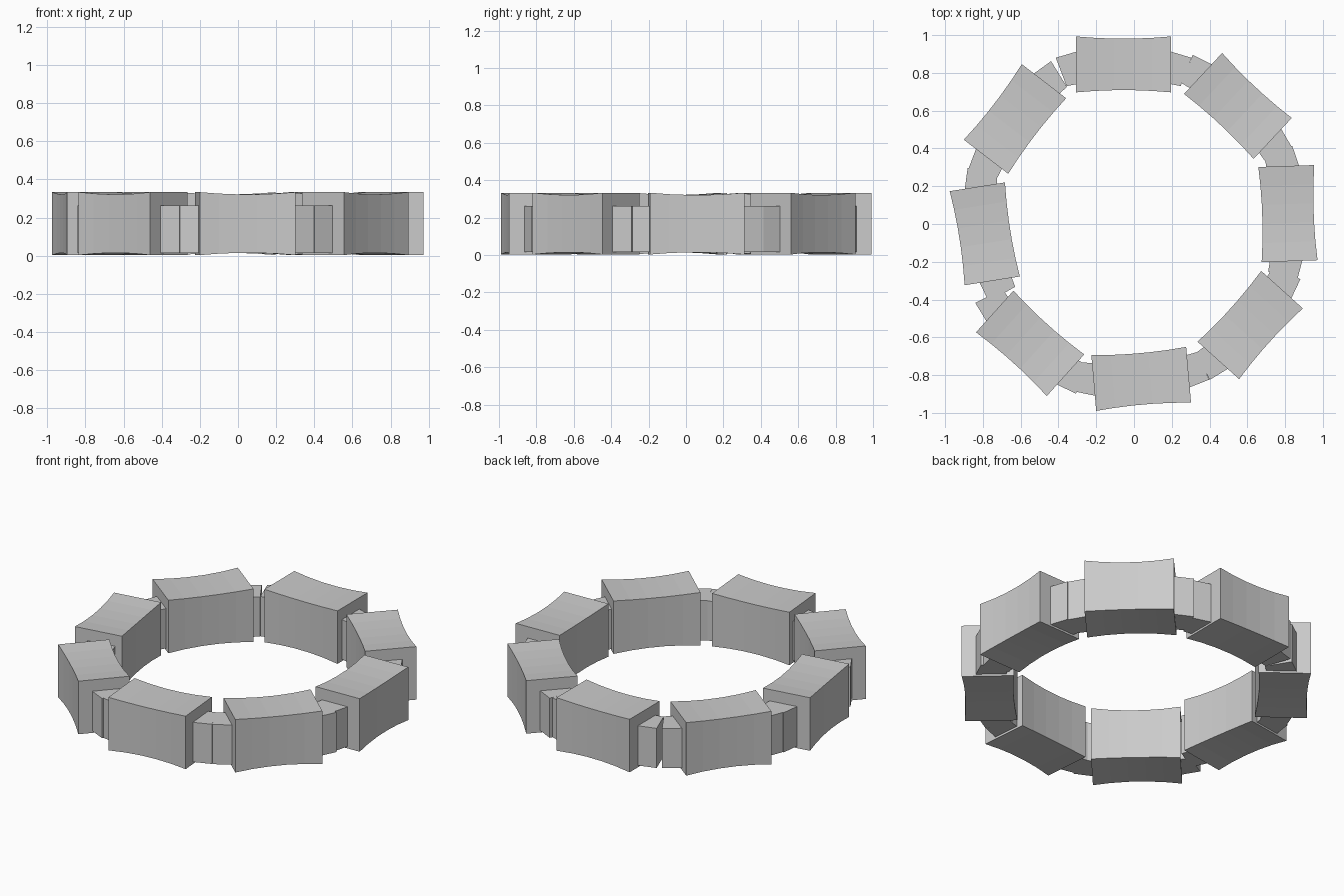
import bpy, bmesh, math
from mathutils import Matrix, Vector

cube = bpy.data.objects.get("Cube")
if cube:
    bpy.data.objects.remove(cube, do_unlink=True)

stone = bpy.data.materials.new("light grey")
stone.use_nodes = True
colour = (0.6, 0.6, 0.6, 1)
stone.diffuse_color = colour
stone.node_tree.nodes["Principled BSDF"].inputs["Base Color"].default_value = colour

HALF_LEN, HALF_DEPTH, HALF_HEIGHT, MID_Z = 0.252, 0.148, 0.165, 0.168


def make_object(name, bm, place):
    bmesh.ops.recalc_face_normals(bm, faces=bm.faces[:])
    mesh = bpy.data.meshes.new(name)
    bm.to_mesh(mesh)
    bm.free()
    mesh.materials.append(stone)
    obj = bpy.data.objects.new(name, mesh)
    obj.matrix_world = place
    bpy.context.collection.objects.link(obj)


def make_block(name, place):
    """Long block whose sides, top and bottom dip in gently at mid length."""
    bm = bmesh.new()
    bmesh.ops.create_cube(bm, size=2)
    bmesh.ops.subdivide_edges(bm, edges=bm.edges[:], cuts=4, use_grid_fill=True)
    for v in bm.verts:
        dip = 0.012 * (1 - v.co.y ** 2)
        v.co = Vector((v.co.x * (HALF_DEPTH - dip),
                       v.co.y * HALF_LEN,
                       MID_Z + v.co.z * (HALF_HEIGHT - dip)))
    make_object(name, bm, place)


def make_stub(name, place, side):
    """Wedge-shaped link on one end of a block, longer on the outside."""
    outline = [(0.067, -0.03), (0.067, 0), (0.035, 0.107),
               (-0.115, 0.05), (-0.105, 0), (-0.105, -0.03)]
    bm = bmesh.new()
    base = bm.faces.new([bm.verts.new((r, side * (HALF_LEN + t), 0.015))
                         for r, t in outline])
    top = bmesh.ops.extrude_face_region(bm, geom=[base])["geom"]
    bmesh.ops.translate(bm, vec=(0, 0, 0.247),
                        verts=[g for g in top if isinstance(g, bmesh.types.BMVert)])
    make_object(name, bm, place)


# Ring segments: centre x, centre y, outward heading in degrees
segments = {
    "back": (-0.055, 0.845, 90),
    "back_left": (0.55, 0.625, 47),
    "left": (0.815, 0.055, 2),
    "front_left": (0.615, -0.535, -42),
    "front": (0.038, -0.82, -85),
    "front_right": (-0.55, -0.632, -132),
    "right": (-0.79, -0.052, -171),
    "back_right": (-0.63, 0.556, 142.5),
}
for label, (x, y, heading) in segments.items():
    place = Matrix.Translation((x, y, 0)) @ Matrix.Rotation(math.radians(heading), 4, "Z")
    make_block(label + "_block", place)
    for side, end in ((1, "a"), (-1, "b")):
        make_stub(f"{label}_link_{end}", place, side)
